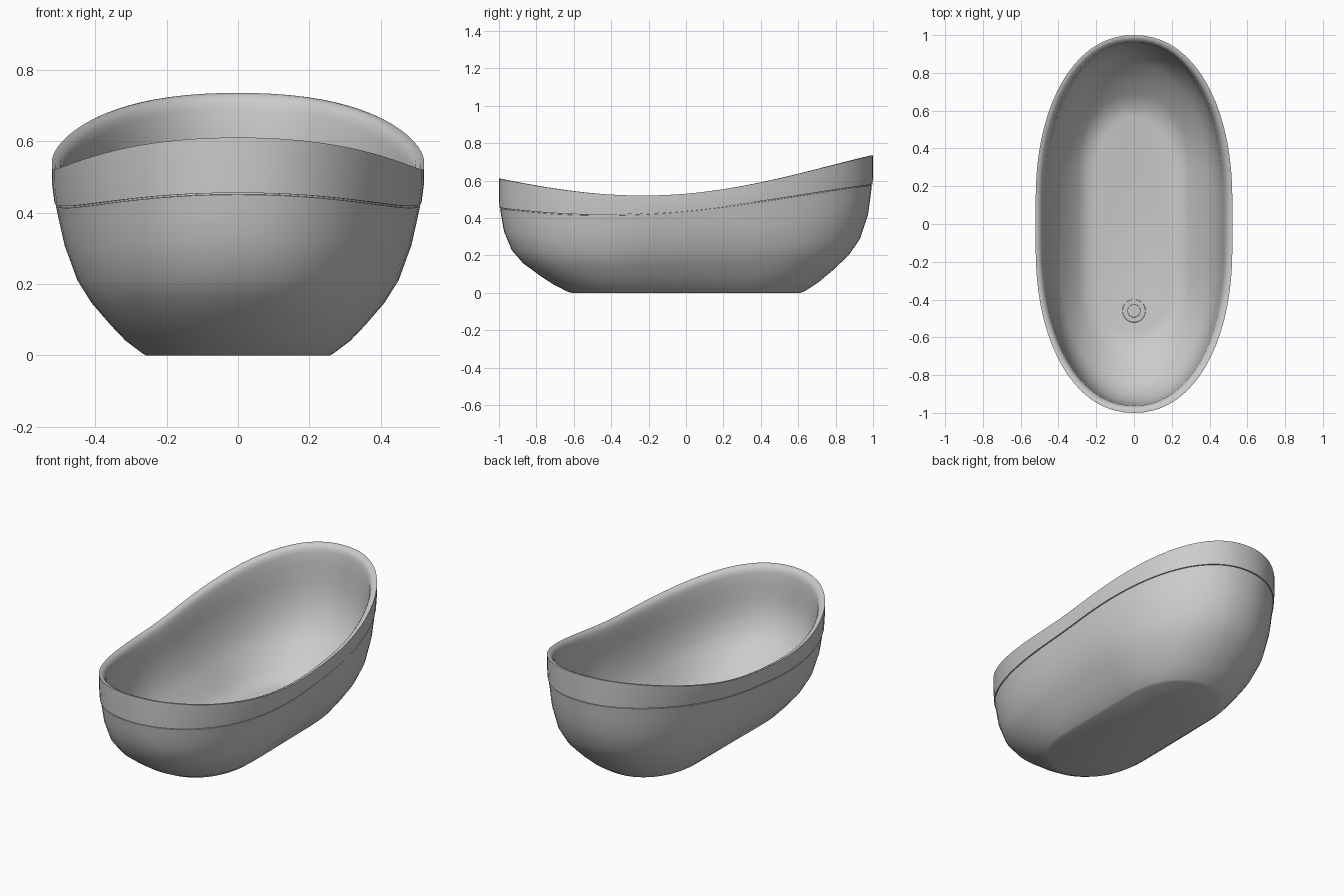
import bpy, bmesh, math

cube = bpy.data.objects.get("Cube")
if cube:
    bpy.data.objects.remove(cube, do_unlink=True)

FLOOR = 0.036
WALL = 0.038
ARC_STEPS = 36

mat = bpy.data.materials.new("light_grey")
mat.use_nodes = True
grey = (0.6, 0.6, 0.6, 1)
mat.diffuse_color = grey
mat.node_tree.nodes["Principled BSDF"].inputs["Base Color"].default_value = grey


def soft(v):
    # slightly fuller than an ellipse
    return math.copysign(abs(v) ** (2 / 2.15), v)


# Plan outline: two rounded ends joined by straight sides
# Each entry is (across, along the end, along the straight side)
outline = []
for end in (1, -1):
    for i in range(ARC_STEPS + 1):
        a = math.pi * i / ARC_STEPS
        outline.append((end * soft(math.cos(a)), end * soft(math.sin(a)), end))
    for side in (0.5, 0, -0.5):
        outline.append((-end, 0, end * side))
COUNT = len(outline)


def rim_z(y):
    return 0.53 + 0.085 * y + 0.1775 * y**2 - 0.0225 * y**3 - 0.035 * y**4


def seam_z(y):
    return 0.44 + 0.095 * y + 0.09 * y**2 - 0.0325 * y**3 - 0.0125 * y**4


def add_ring(bm, half_x, half_y, level, base=0.0, drop=0.0):
    # level 0 is the base, 1 the seam and 2 the rim
    straight = 0.12 + 0.33 * max(0, 1 - level) ** 1.5
    ring = []
    for across, along, side in outline:
        y = straight * side + (1 - straight) * along
        if level <= 1:
            z = base + level * (seam_z(y) - base)
        else:
            z = seam_z(y) + (level - 1) * (rim_z(y) - seam_z(y))
        ring.append(bm.verts.new((half_x * across, half_y * y, z - drop)))
    return ring


def finish(bm, name):
    bmesh.ops.recalc_face_normals(bm, faces=bm.faces)
    mesh = bpy.data.meshes.new(name)
    bm.to_mesh(mesh)
    bm.free()
    mesh.materials.append(mat)
    obj = bpy.data.objects.new(name, mesh)
    bpy.context.collection.objects.link(obj)
    bpy.ops.object.select_all(action='DESELECT')
    obj.select_set(True)
    bpy.context.view_layer.objects.active = obj
    bpy.ops.object.shade_smooth_by_angle(angle=math.radians(40))


def bridge(bm, rings):
    for lower, upper in zip(rings, rings[1:]):
        for i in range(COUNT):
            j = (i + 1) % COUNT
            bm.faces.new((lower[i], lower[j], upper[j], upper[i]))


# Tub shell: outside wall, seam groove, flat rim, rounded lip, inside wall, floor
body = [(0.315, 0.71, 0.1), (0.355, 0.78, 0.2), (0.41, 0.872, 0.35),
        (0.45, 0.931, 0.5), (0.485, 0.973, 0.72), (0.501, 0.986, 0.88)]
bm = bmesh.new()
rings = [add_ring(bm, 0.257, 0.612, 0), add_ring(bm, 0.268, 0.635, 0.015)]
rings += [add_ring(bm, *section) for section in body]
rings += [
    add_ring(bm, 0.511, 0.994, 1, drop=0.005),
    add_ring(bm, 0.506, 0.989, 1, drop=0.004),
    add_ring(bm, 0.506, 0.989, 1),
    add_ring(bm, 0.514, 0.998, 1),
    add_ring(bm, 0.52, 1.0, 1.5),
    add_ring(bm, 0.521, 1.0, 2),
    add_ring(bm, 0.511, 0.99, 2),
    add_ring(bm, 0.497, 0.976, 2, drop=0.007),
    add_ring(bm, 0.488, 0.967, 2, drop=0.02),
    add_ring(bm, 0.482, 0.961, 2, drop=0.042),
    add_ring(bm, 0.477, 0.957, 1.3),
    add_ring(bm, 0.472, 0.954, 1),
]
for sx, sy, level in reversed(body):
    inset = WALL * (0.5 + 0.5 * level)
    rings.append(add_ring(bm, sx - inset, sy - inset, level, FLOOR))
rings += [add_ring(bm, 0.255, 0.63, 0.025, FLOOR),
          add_ring(bm, 0.205, 0.57, 0, FLOOR)]
bridge(bm, rings)
bm.faces.new(rings[0])
bm.faces.new(rings[-1])
finish(bm, "tub_shell")


# Drain: a flat flange and a raised plug on the floor
def disc(name, radius, z, depth):
    bm = bmesh.new()
    bmesh.ops.create_cone(bm, cap_ends=True, segments=32, radius1=radius,
                          radius2=radius * 0.97, depth=depth)
    bmesh.ops.translate(bm, vec=(0, -0.46, z), verts=bm.verts)
    finish(bm, name)


disc("drain_flange", 0.062, FLOOR + 0.001, 0.006)
disc("drain_plug", 0.035, FLOOR + 0.006, 0.016)
